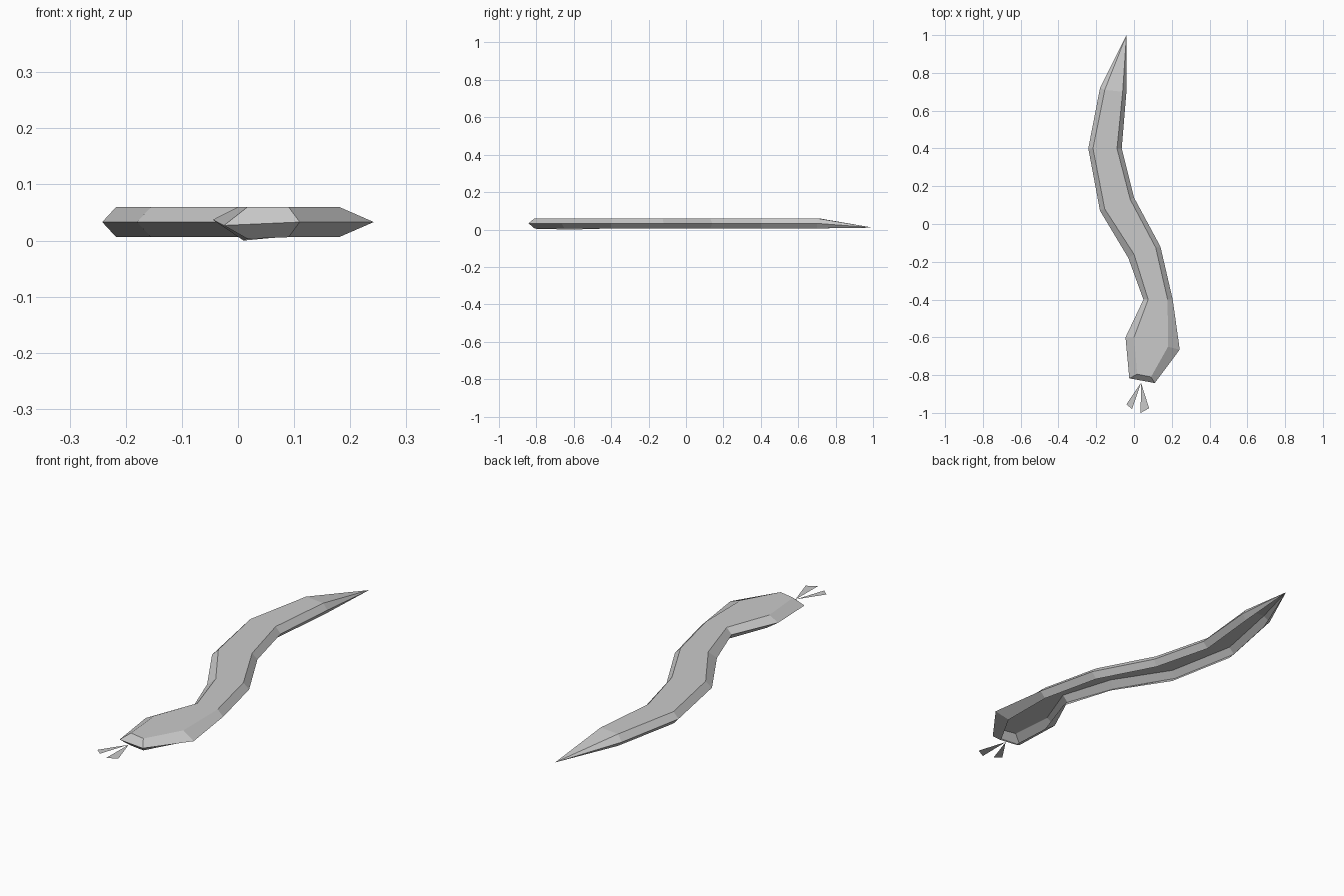
import bpy
import bmesh

default_cube = bpy.data.objects.get("Cube")
if default_cube:
    bpy.data.objects.remove(default_cube, do_unlink=True)


def make_material(name, colour):
    material = bpy.data.materials.new(name)
    material.use_nodes = True
    material.diffuse_color = colour
    material.node_tree.nodes["Principled BSDF"].inputs["Base Color"].default_value = colour
    return material


def finish_object(name, mesh_builder, material):
    mesh = bpy.data.meshes.new(name)
    mesh_builder.to_mesh(mesh)
    mesh_builder.free()
    mesh.materials.append(material)
    part = bpy.data.objects.new(name, mesh)
    bpy.context.collection.objects.link(part)
    return part


grey = make_material("plain grey", (0.59, 0.59, 0.59, 1))

TOP, MIDDLE, BOTTOM = 0.06, 0.033, 0.006

# Cross-sections from nose to tail: left rim, left flat edge, right flat edge, right rim
stations = [
    ((-0.025, -0.817), (0.017, -0.795), (0.09, -0.81), (0.11, -0.842)),
    ((-0.045, -0.6), (0.0, -0.6), (0.18, -0.65), (0.242, -0.665)),
    ((0.05, -0.4), (0.075, -0.4), (0.178, -0.4), (0.205, -0.4)),
    ((-0.03, -0.18), (0.0, -0.16), (0.115, -0.125), (0.14, -0.12)),
    ((-0.18, 0.07), (-0.155, 0.08), (-0.02, 0.13), (0.0, 0.14)),
    ((-0.242, 0.4), (-0.217, 0.4), (-0.09, 0.4), (-0.065, 0.4)),
    ((-0.18, 0.72), (-0.155, 0.71), (-0.06, 0.7), (-0.04, 0.7)),
]
tail_tip = (-0.04, 1.0, 0.01)

# Snake body: a shell open underneath, listed from one lower edge over the top to the other
body = bmesh.new()
rings = []
for rim_a, flat_a, flat_b, rim_b in stations:
    outline = [
        (flat_a, BOTTOM), (rim_a, MIDDLE), (flat_a, TOP),
        (flat_b, TOP), (rim_b, MIDDLE), (flat_b, BOTTOM),
    ]
    rings.append([body.verts.new((*point, height)) for point, height in outline])

# Slight sag of the jaw
rings[0][0].co.z = 0.003
rings[0][1].co.z = 0.027
rings[1][0].co.x = 0.01
rings[1][0].co.z = 0.0
rings[1][1].co.z = 0.037

for ring, following in zip(rings, rings[1:]):
    for i in range(len(ring) - 1):
        body.faces.new((ring[i], ring[i + 1], following[i + 1], following[i]))

# Snout: an upper and a lower facet
snout = rings[0]
body.faces.new(snout[1:5])
body.faces.new((snout[0], snout[1], snout[4], snout[5]))

# Pointed tail, open underneath like the body
tip = body.verts.new(tail_tip)
for start, end in zip(rings[-1], rings[-1][1:]):
    body.faces.new((start, end, tip))

bmesh.ops.recalc_face_normals(body, faces=body.faces[:])
finish_object("snake_body", body, grey)

# Forked tongue: two flat slivers sharing a root
tongue_root = (0.037, -0.84)
prongs = {
    "tongue_prong_right": ((-0.04, -0.955), (-0.01, -0.98)),
    "tongue_prong_left": ((0.035, -1.0), (0.08, -0.975)),
}
for name, ends in prongs.items():
    prong = bmesh.new()
    corners = [prong.verts.new((*point, 0.029)) for point in (tongue_root, *ends)]
    prong.faces.new(corners)
    finish_object(name, prong, grey)
